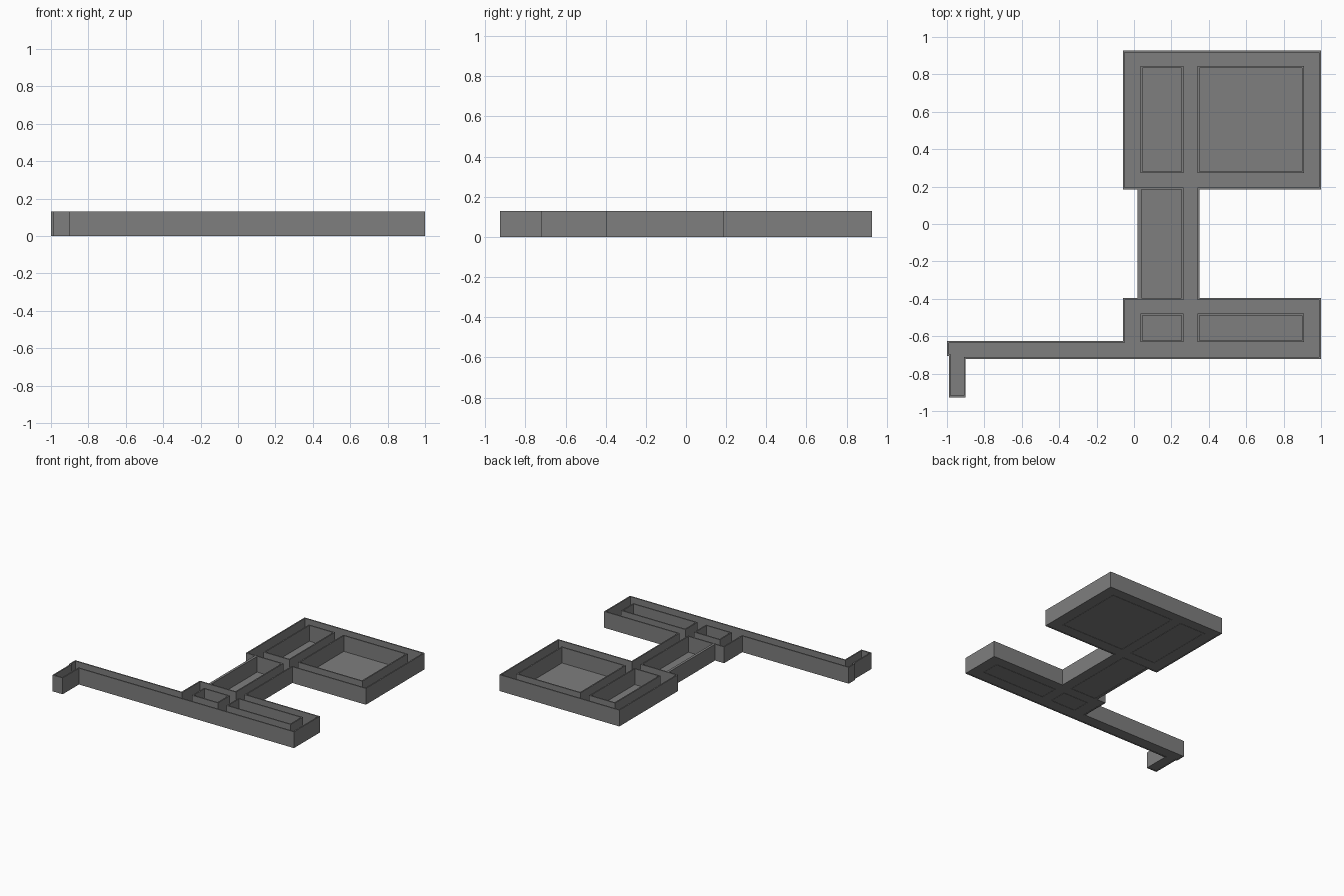
import bpy
from mathutils import Vector

if "Cube" in bpy.data.objects:
    bpy.data.objects.remove(bpy.data.objects["Cube"])

HEIGHT = 0.13
THICK = 0.01

dark_grey = bpy.data.materials.new("dark_grey")
dark_grey.diffuse_color = (0.21, 0.21, 0.21, 1)
dark_grey.use_nodes = True
dark_grey.node_tree.nodes["Principled BSDF"].inputs["Base Color"].default_value = dark_grey.diffuse_color


def make_object(name, verts, faces):
    mesh = bpy.data.meshes.new(name)
    mesh.from_pydata(verts, [], faces)
    mesh.update()
    mesh.materials.append(dark_grey)
    obj = bpy.data.objects.new(name, mesh)
    bpy.context.collection.objects.link(obj)
    return obj


def inset(points, dist):
    """Inset a counter-clockwise right-angled outline."""
    result = []
    n = len(points)
    for i, p in enumerate(points):
        p = Vector(p)
        a = (p - Vector(points[i - 1])).normalized()
        b = (Vector(points[(i + 1) % n]) - p).normalized()
        result.append(p + dist * (Vector((-a.y, a.x)) + Vector((-b.y, b.x))))
    return result


def wall_loop(name, outline):
    """Closed thin wall following an outline."""
    inner = inset(outline, THICK)
    n = len(outline)
    verts = [(p[0], p[1], z) for z in (0, HEIGHT) for loop in (outline, inner) for p in loop]
    faces = []
    for i in range(n):
        j = (i + 1) % n
        faces += [(i, j, 2 * n + j, 2 * n + i),
                  (n + j, n + i, 3 * n + i, 3 * n + j),
                  (2 * n + i, 2 * n + j, 3 * n + j, 3 * n + i),
                  (j, i, n + i, n + j)]
    return make_object(name, verts, faces)


def slab(name, outline, bottom, top):
    n = len(outline)
    verts = [(x, y, z) for z in (bottom, top) for x, y in outline]
    faces = [tuple(reversed(range(n))), tuple(range(n, 2 * n))]
    faces += [(i, (i + 1) % n, n + (i + 1) % n, n + i) for i in range(n)]
    return make_object(name, verts, faces)


def rect(x0, y0, x1, y1):
    return [(x0, y0), (x1, y0), (x1, y1), (x0, y1)]


# Outer boundary: two blocks, connecting stem, long corridor and entrance leg
outline = [(-0.06, 0.927), (-0.06, 0.185), (0.02, 0.185), (0.02, -0.395),
           (-0.06, -0.395), (-0.06, -0.625), (-1, -0.625), (-1, -0.705),
           (-0.99, -0.705), (-0.99, -0.927), (-0.9, -0.927), (-0.9, -0.722),
           (1, -0.722), (1, -0.395), (0.35, -0.395), (0.35, 0.185),
           (1, 0.185), (1, 0.927)]
wall_loop("outer_wall", outline)

# Floor slightly recessed between the wall feet
slab("floor", inset(outline, THICK / 2), 0.002, 0.004)

# Enclosed rooms with corridors running round them
rooms = {
    "back_small_room": (0.035, 0.272, 0.265, 0.845),
    "back_large_room": (0.34, 0.272, 0.908, 0.845),
    "middle_room": (0.03, -0.405, 0.265, 0.195),
    "front_small_room": (0.035, -0.632, 0.265, -0.478),
    "front_large_room": (0.34, -0.632, 0.908, -0.478),
}
for name, box in rooms.items():
    wall_loop(name + "_wall", rect(*box))
